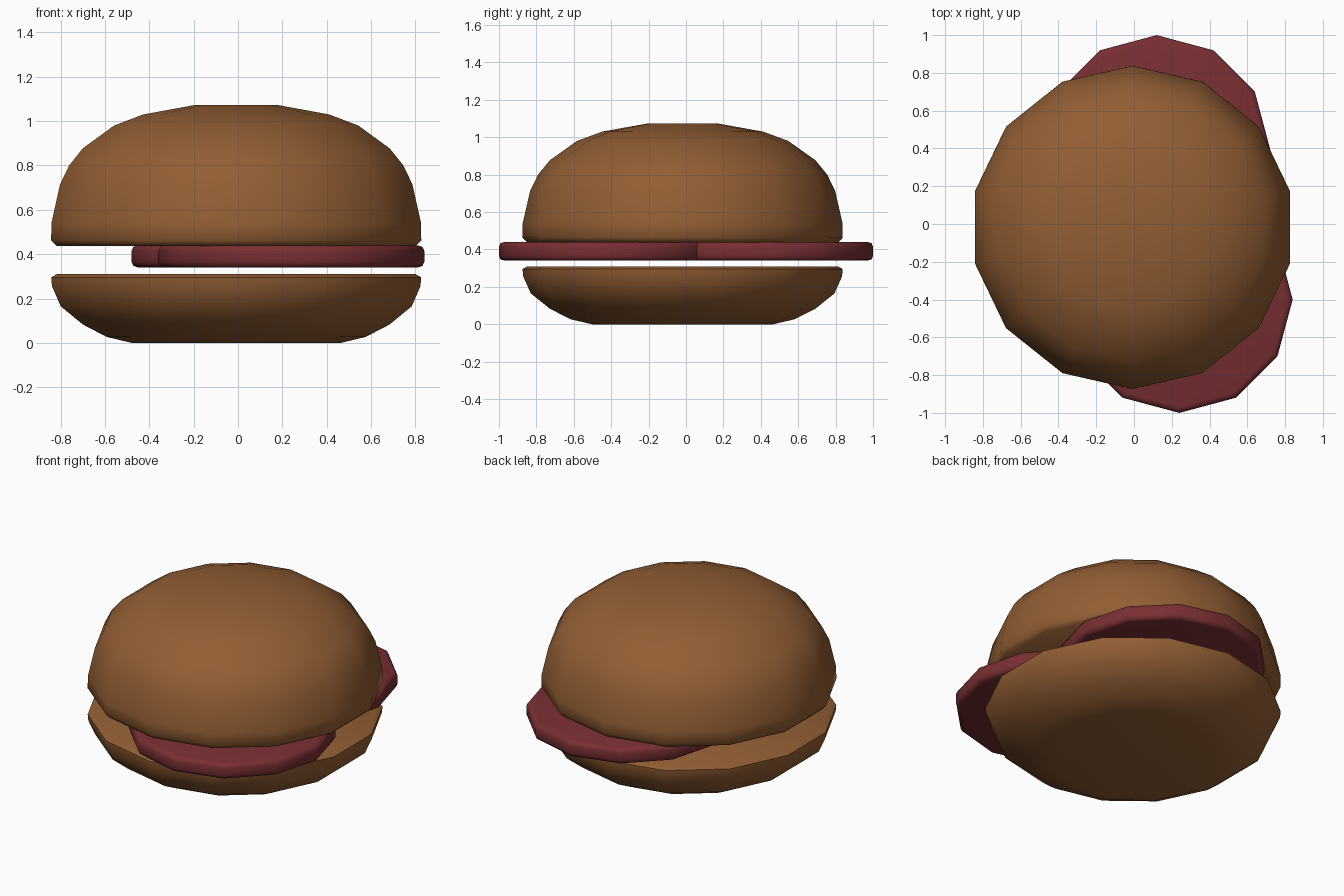
import bpy, bmesh, math

if "Cube" in bpy.data.objects:
    bpy.data.objects.remove(bpy.data.objects["Cube"])


def material(name, rgb):
    m = bpy.data.materials.new(name)
    m.diffuse_color = (*rgb, 1)
    m.use_nodes = True
    m.node_tree.nodes["Principled BSDF"].inputs["Base Color"].default_value = m.diffuse_color
    return m


bread = material("bread brown", (0.29, 0.112, 0.034))
meat = material("meat red", (0.19, 0.028, 0.032))


def lathe(name, profile, sides, centre, mat):
    """Stack rings of (radius, z), first vertex towards +y, and cap both ends."""
    bm = bmesh.new()
    rings = []
    for r, z in profile:
        rings.append([bm.verts.new((r * math.sin(2 * math.pi * i / sides),
                                    r * math.cos(2 * math.pi * i / sides), z))
                      for i in range(sides)])
    for a, b in zip(rings, rings[1:]):
        for i in range(sides):
            j = (i + 1) % sides
            bm.faces.new((a[i], a[j], b[j], b[i]))
    bm.faces.new(rings[0])
    bm.faces.new(rings[-1])
    bmesh.ops.recalc_face_normals(bm, faces=bm.faces)
    mesh = bpy.data.meshes.new(name)
    bm.to_mesh(mesh)
    bm.free()
    mesh.materials.append(mat)
    ob = bpy.data.objects.new(name, mesh)
    ob.location = (*centre, 0)
    bpy.context.collection.objects.link(ob)
    bpy.ops.object.select_all(action='DESELECT')
    ob.select_set(True)
    bpy.context.view_layer.objects.active = ob
    bpy.ops.object.shade_smooth_by_angle(angle=math.radians(60))
    return ob


# Bun halves
bun_centre = (-0.008, -0.018)
lathe("bottom_bun", [(0.485, 0), (0.60, 0.027), (0.71, 0.083), (0.812, 0.165),
                     (0.852, 0.255), (0.856, 0.295), (0.83, 0.31)],
      14, bun_centre, bread)
lathe("top_bun", [(0.83, 0.436), (0.856, 0.462), (0.855, 0.54), (0.815, 0.715),
                  (0.773, 0.80), (0.71, 0.877), (0.565, 0.98), (0.43, 1.03),
                  (0.19, 1.073)],
      14, bun_centre, bread)

# Two overlapping meat slices
slice_profile = [(0.57, 0.34), (0.592, 0.347), (0.60, 0.365),
                 (0.60, 0.415), (0.592, 0.433), (0.57, 0.44)]
lathe("back_slice", slice_profile, 12, (0.12, 0.40), meat)
lathe("front_slice", slice_profile, 12, (0.24, -0.40), meat)
